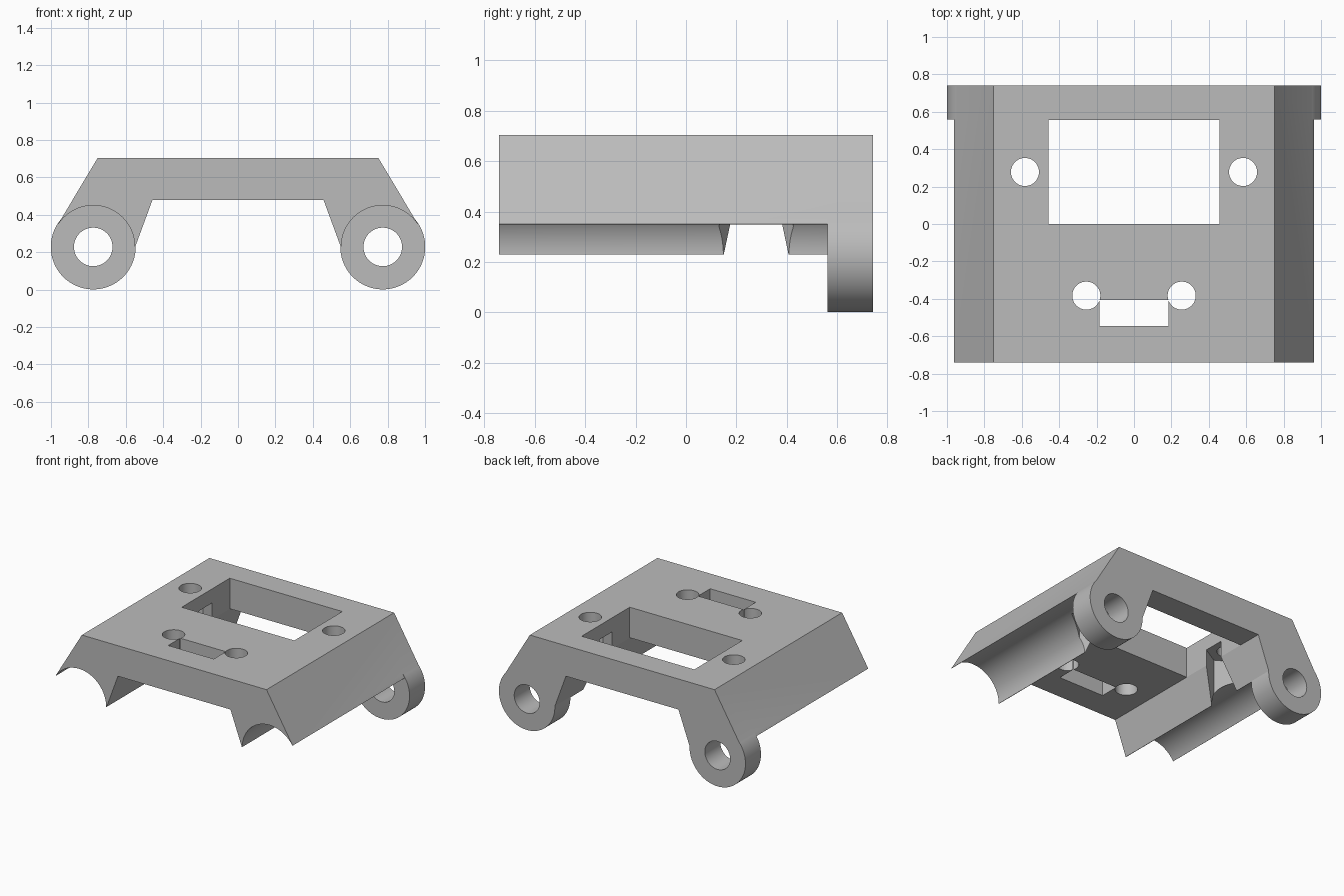
import bpy
import bmesh
import math

default = bpy.data.objects.get("Cube")
if default:
    bpy.data.objects.remove(default, do_unlink=True)

grey = bpy.data.materials.new("plain_grey")
grey.use_nodes = True
colour = (0.5, 0.5, 0.5, 1)
grey.diffuse_color = colour
grey.node_tree.nodes["Principled BSDF"].inputs["Base Color"].default_value = colour

BACK, RING_FRONT = 0.74, 0.56
PIVOT_X, PIVOT_Z = 0.774, 0.228


def make_prism(name, profile, y0, y1):
    """Extrude an xz outline along y."""
    bm = bmesh.new()
    face = bm.faces.new([bm.verts.new((x, y0, z)) for x, z in profile])
    moved = bmesh.ops.extrude_face_region(bm, geom=[face])["geom"]
    verts = [v for v in moved if isinstance(v, bmesh.types.BMVert)]
    bmesh.ops.translate(bm, verts=verts, vec=(0, y1 - y0, 0))
    bmesh.ops.recalc_face_normals(bm, faces=bm.faces)
    mesh = bpy.data.meshes.new(name)
    bm.to_mesh(mesh)
    bm.free()
    obj = bpy.data.objects.new(name, mesh)
    bpy.context.collection.objects.link(obj)
    mesh.materials.append(grey)
    return obj


def box(name, x, y0, y1, z0=0.3, z1=0.9):
    return make_prism(name, [(-x, z0), (x, z0), (x, z1), (-x, z1)], y0, y1)


def rod_y(name, x, radius, y0, y1, sides=96):
    """Cylinder along y around the pivot axis."""
    ring = [2 * math.pi * i / sides for i in range(sides)]
    outline = [(x + radius * math.cos(a), PIVOT_Z + radius * math.sin(a)) for a in ring]
    return make_prism(name, outline, y0, y1)


def rod_z(name, x, y, radius, z0, z1, sides=64):
    bpy.ops.mesh.primitive_cylinder_add(
        vertices=sides, radius=radius, depth=z1 - z0, location=(x, y, (z0 + z1) / 2))
    obj = bpy.context.object
    obj.name = name
    obj.data.materials.append(grey)
    return obj


def combine(target, tool, operation):
    mod = target.modifiers.new(tool.name, "BOOLEAN")
    mod.operation = operation
    mod.solver = "EXACT"
    mod.object = tool
    bpy.ops.object.select_all(action="DESELECT")
    bpy.context.view_layer.objects.active = target
    target.select_set(True)
    bpy.ops.object.modifier_apply(modifier=mod.name)
    bpy.data.objects.remove(tool, do_unlink=True)


# Bridge shaped body with sloping flanks and legs
half = [(0.75, 0.704), (0.962, 0.35), (PIVOT_X, PIVOT_Z), (0.549, 0.23), (0.457, 0.48)]
outline = half + [(-x, z) for x, z in reversed(half)]
bracket = make_prism("bracket_body", outline, -BACK, BACK)

# Round channels under the legs, closed at the back by pivot rings
for side in (-1, 1):
    x = side * PIVOT_X
    combine(bracket, rod_y("leg_channel", x, 0.222, -1, RING_FRONT), "DIFFERENCE")
    combine(bracket, rod_y("pivot_ring", x, 0.227, RING_FRONT, BACK), "UNION")
    combine(bracket, rod_y("pivot_bore", x, 0.103, 0.5, 1), "DIFFERENCE")

# Window and slot through the top plate
combine(bracket, box("main_window", 0.457, 0, 0.557), "DIFFERENCE")
combine(bracket, box("front_slot", 0.185, -0.545, -0.405), "DIFFERENCE")

# Screw holes, with six sided nut pockets below the rear pair
for side in (-1, 1):
    combine(bracket, rod_z("front_hole", side * 0.255, -0.383, 0.075, 0.3, 0.9), "DIFFERENCE")
    combine(bracket, rod_z("rear_hole", side * 0.583, 0.278, 0.075, 0.1, 0.9), "DIFFERENCE")
    combine(bracket, rod_z("nut_pocket", side * 0.583, 0.278, 0.148, 0.1, 0.6, 6), "DIFFERENCE")

bpy.context.view_layer.objects.active = bracket
bracket.select_set(True)
bpy.ops.object.shade_smooth_by_angle(angle=math.radians(15))
